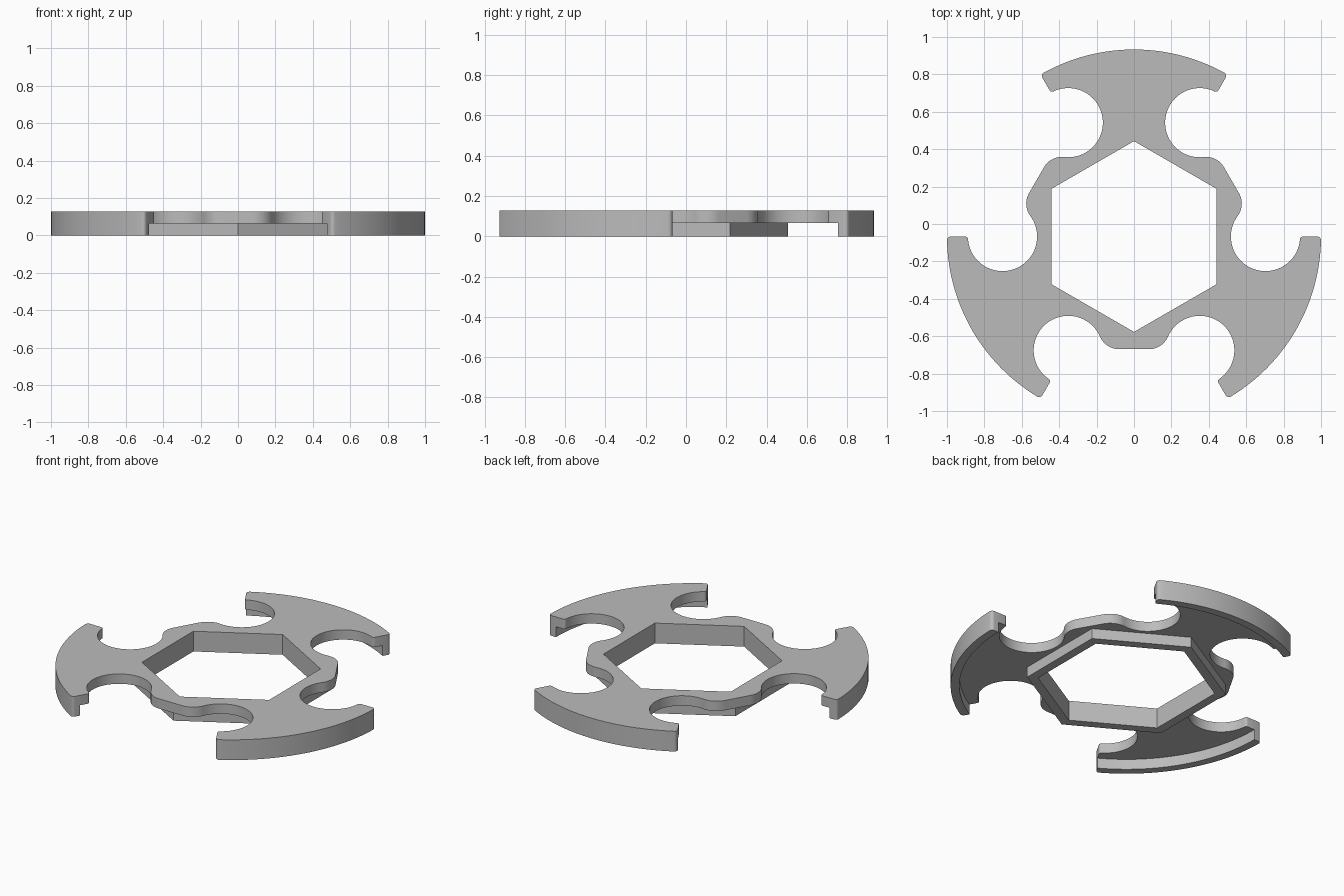
import bpy, bmesh
from math import cos, sin, pi, sqrt, radians
from mathutils import Vector, Matrix

cube = bpy.data.objects.get("Cube")
if cube:
    bpy.data.objects.remove(cube, do_unlink=True)

TOP, STEP = 0.127, 0.065            # top of plate, underside of plate
CENTRE = Vector((0, -0.067))        # hub axis
NOTCH_R, NOTCH_D = 0.185, 0.703     # finger notch radius and distance from hub
RIM_IN, HOLE, COLLAR = 0.95, 0.51, 0.573

grey = bpy.data.materials.new("plain_grey")
grey.use_nodes = True
grey.diffuse_color = (0.5, 0.5, 0.5, 1)
grey.node_tree.nodes["Principled BSDF"].inputs["Base Color"].default_value = (0.5, 0.5, 0.5, 1)


def polar(r, a):
    return Vector((r * cos(a), r * sin(a)))


def arc(c, r, a0, a1, n):
    return [c + polar(r, a0 + (a1 - a0) * i / n) for i in range(n + 1)]


def angle(v):
    return Vector((1, 0)).angle_signed(v) * -1


def rotate(points, a):
    m = Matrix.Rotation(a, 2)
    return [m @ p for p in points]


def mirror(points, a):
    """Reflect across the line at angle a, reversing the order."""
    flipped = [Vector((p.x, -p.y)) for p in reversed(points)]
    return rotate(flipped, 2 * a)


def hexagon(r):
    return [polar(r, pi / 2 + i * pi / 3) for i in range(6)]


def prism(name, loops, z0, z1):
    """Fill closed outlines (holes allowed) and extrude them upward."""
    bm = bmesh.new()
    edges = []
    for loop in loops:
        clean = [p for i, p in enumerate(loop) if (p - loop[i - 1]).length > 1e-5]
        vs = [bm.verts.new((p.x + CENTRE.x, p.y + CENTRE.y, z0)) for p in clean]
        edges += [bm.edges.new((vs[i - 1], vs[i])) for i in range(len(vs))]
    bmesh.ops.triangle_fill(bm, edges=edges, use_beauty=True, normal=(0, 0, 1))
    ext = bmesh.ops.extrude_face_region(bm, geom=bm.faces[:])
    moved = [g for g in ext["geom"] if isinstance(g, bmesh.types.BMVert)]
    bmesh.ops.translate(bm, verts=moved, vec=(0, 0, z1 - z0))
    bmesh.ops.recalc_face_normals(bm, faces=bm.faces[:])
    mesh = bpy.data.meshes.new(name)
    bm.to_mesh(mesh)
    bm.free()
    mesh.materials.append(grey)
    obj = bpy.data.objects.new(name, mesh)
    bpy.context.collection.objects.link(obj)
    bpy.ops.object.select_all(action="DESELECT")
    obj.select_set(True)
    bpy.context.view_layer.objects.active = obj
    bpy.ops.object.shade_smooth_by_angle(angle=radians(30))
    return obj


# Outer arc of half an arm, ending in a rounded corner on the radial end face
hub = Vector((0, 0))
c = 0.02
corner = Vector((sqrt((1 - c) ** 2 - c * c), -c))
outer = arc(hub, 1, -pi / 6, angle(corner), 16) + arc(corner, c, angle(corner), pi / 2, 6)[1:]

# Rounded inner tip, finger notch, then the boss fillet
notch = Vector((NOTCH_D, 0))
t = 0.015
tip = Vector((NOTCH_D + sqrt((NOTCH_R + t) ** 2 - t * t), -t))
a_tip = angle(tip - notch)
boss_r, boss_top, boss_half = 0.111, 0.602, 0.08
boss = polar(boss_top - boss_r, pi / 6) - polar(boss_half, pi / 6 + pi / 2)
a_boss = angle(boss - notch) - 2 * pi
half = (outer + arc(tip, t, pi / 2, pi + a_tip, 5)
        + arc(notch, NOTCH_R, a_tip, a_boss, 36)[1:]
        + arc(boss, boss_r, a_boss + pi, pi / 6, 12)[1:])

# Whole plate outline: half sector, its mirror, three times round
sector = half + mirror(half, pi / 6)
outline = [p for k in range(3) for p in rotate(sector, k * 2 * pi / 3)]
prism("plate", [outline, hexagon(HOLE)], STEP, TOP)

# Hexagonal collar below the plate
prism("hex_collar", [hexagon(COLLAR), hexagon(HOLE)], 0, STEP)

# Curved rim below the edge of each arm
rim_half = outer + arc(hub, RIM_IN, 0, -pi / 6, 16)
rim = mirror(outer, -pi / 6) + outer[1:] + arc(hub, RIM_IN, 0, -pi / 3, 32)
for k, side in enumerate(("left", "back", "right")):
    prism(side + "_rim", [rotate(rim, k * 2 * pi / 3)], 0, STEP)
